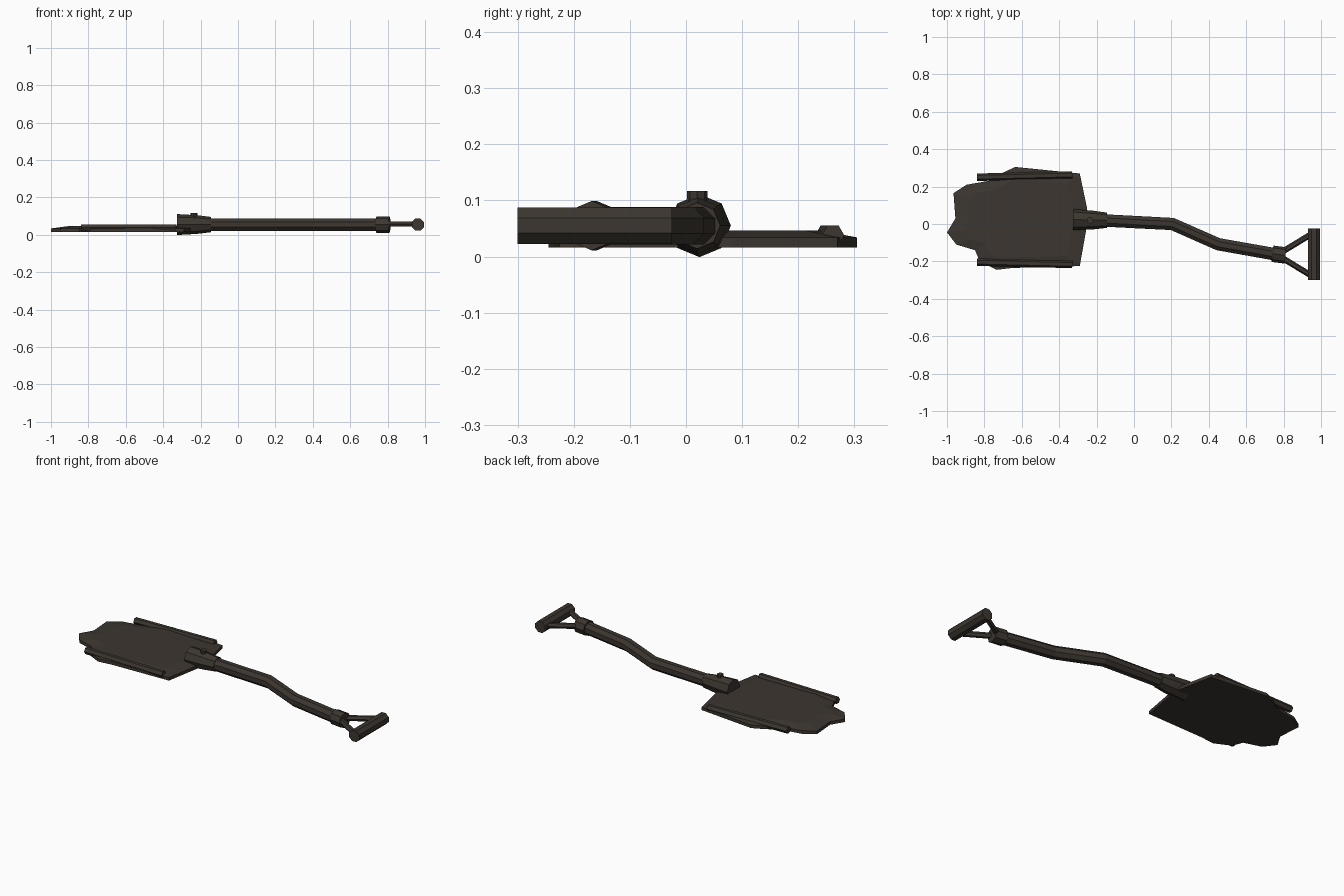
import bpy, bmesh, math
from mathutils import Vector, Matrix

cube = bpy.data.objects.get("Cube")
if cube:
    bpy.data.objects.remove(cube, do_unlink=True)

mat = bpy.data.materials.new("dark weathered metal")
mat.use_nodes = True
COLOR = (0.045, 0.037, 0.029, 1)
mat.diffuse_color = COLOR
mat.node_tree.nodes["Principled BSDF"].inputs["Base Color"].default_value = COLOR


def finish(name, bm):
    bmesh.ops.recalc_face_normals(bm, faces=bm.faces)
    mesh = bpy.data.meshes.new(name)
    bm.to_mesh(mesh)
    bm.free()
    mesh.materials.append(mat)
    obj = bpy.data.objects.new(name, mesh)
    bpy.context.collection.objects.link(obj)
    return obj


def tube(name, path, radii, sides=8, turn=0.0):
    """Sweep a flat-sided ring along a path, with a mitred ring at each bend."""
    bm = bmesh.new()
    pts = [Vector(p) for p in path]
    rings = []
    for i, p in enumerate(pts):
        before = (p - pts[i - 1]).normalized() if i else None
        after = (pts[i + 1] - p).normalized() if i < len(pts) - 1 else None
        d = ((before or after) + (after or before)).normalized()
        up = Vector((1, 0, 0)) if abs(d.z) > 0.9 else Vector((0, 0, 1))
        side = d.cross(up).normalized()
        up = side.cross(d)
        ring = []
        for k in range(sides):
            a = math.tau * k / sides + turn
            ring.append(bm.verts.new(p + radii[i] * (side * math.cos(a) + up * math.sin(a))))
        rings.append(ring)
    for a, b in zip(rings, rings[1:]):
        for k in range(sides):
            n = (k + 1) % sides
            bm.faces.new((a[k], a[n], b[n], b[k]))
    bm.faces.new(rings[0])
    bm.faces.new(rings[-1])
    return finish(name, bm)


# Blade: worn outline with a bevelled rim rising to a flat top
outline = [(-.29, .27), (-.25, .08), (-.25, .0), (-.29, -.225), (-.65, -.235),
           (-.735, -.245), (-.825, -.2), (-.85, -.14), (-.95, -.11), (-1, -.045),
           (-.955, .03), (-.965, .165), (-.895, .21), (-.78, .23), (-.7, .275),
           (-.635, .305)]
bm = bmesh.new()
center = Vector((-.6, .02))
loops = []
for scale, z in ((1, .016), (1, .034), (.78, .046)):
    loop = []
    for p in outline:
        q = center + (Vector(p) - center) * scale
        loop.append(bm.verts.new((q.x, q.y, z)))
    loops.append(loop)
for a, b in zip(loops, loops[1:]):
    for k in range(len(outline)):
        n = (k + 1) % len(outline)
        bm.faces.new((a[k], a[n], b[n], b[k]))
bm.faces.new(loops[0])
bm.faces.new(loops[-1])
bmesh.ops.triangulate(bm, faces=[f for f in bm.faces if len(f.verts) > 4])
finish("blade", bm)

# Rolled foot rails along both blade edges
for name, y0, y1 in (("left_rail", .25, .262), ("right_rail", -.204, -.216)):
    tube(name, [(-.84, y0, .038), (-.33, y1, .038)], [.02, .02], 6)

# Socket, its narrower neck and the bolt
Z = .055
tube("socket", [(-.325, .024, Z), (-.22, .021, Z), (-.145, .02, Z)],
     [.056, .05, .041])
tube("bolt", [(-.235, .02, .085), (-.235, .02, .104), (-.235, .02, .117)],
     [.014, .018, .018])

# Bent shaft, end collar
shaft = [(-.2, .021, Z), (.205, .0, Z), (.45, -.108, Z), (.76, -.163, Z)]
tube("shaft", shaft, [.036] * 4, 8, math.pi / 8)
tube("collar", [(.74, -.159, Z), (.81, -.168, Z)], [.044, .044])

# Forked handle and cross grip
for name, y0, y1 in (("left_fork", -.15, -.05), ("right_fork", -.18, -.28)):
    tube(name, [(.79, y0, Z + .003), (.955, y1, Z + .003)], [.016, .016], 6)
tube("grip", [(.962, -.025, Z), (.962, -.3, Z)], [.035, .035], 8, math.pi / 8)
